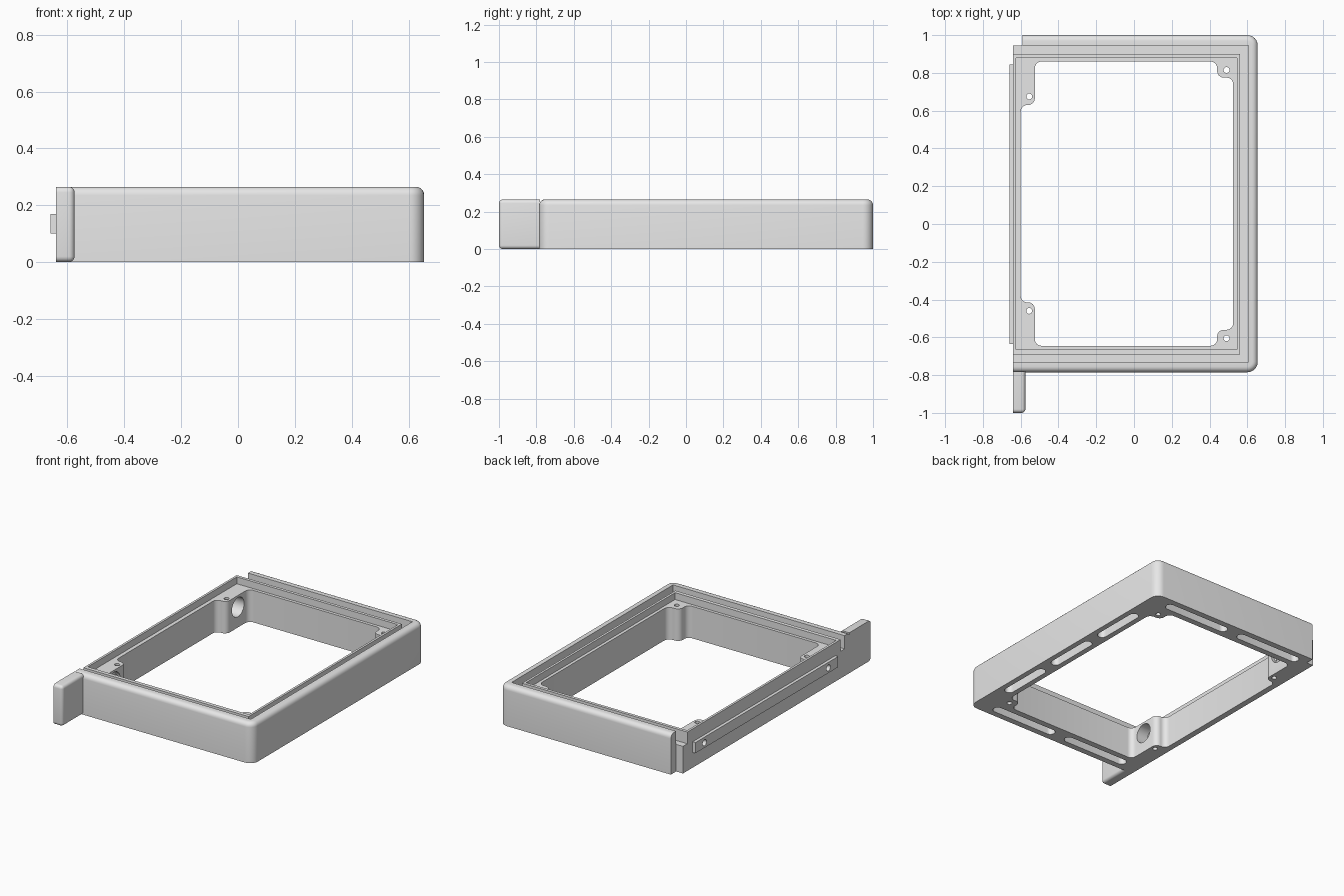
import bpy
import bmesh
import math
from mathutils import Vector

if "Cube" in bpy.data.objects:
    bpy.data.objects.remove(bpy.data.objects["Cube"])

grey = bpy.data.materials.new("light_grey")
grey.use_nodes = True
grey.diffuse_color = (0.8, 0.8, 0.8, 1)
grey.node_tree.nodes["Principled BSDF"].inputs["Base Color"].default_value = (0.8, 0.8, 0.8, 1)

TOP = 0.265
LEFT = -0.64


def rounded(corners, steps=6):
    """Fillet a closed outline given as (x, y, radius) corners."""
    out = []
    for i, (x, y, r) in enumerate(corners):
        p = Vector((x, y))
        if r == 0:
            out.append(p)
            continue
        a = (Vector(corners[i - 1][:2]) - p).normalized()
        b = (Vector(corners[(i + 1) % len(corners)][:2]) - p).normalized()
        centre = p + (a + b) * r
        for k in range(steps + 1):
            t = k / steps * math.pi / 2
            out.append(centre - b * r * math.cos(t) - a * r * math.sin(t))
    return out


def rect(x0, x1, y0, y1, r=0):
    return [(x0, y0, r), (x1, y0, r), (x1, y1, r), (x0, y1, r)]


def prism(name, corners, z0, z1, bevel=0, pick=None):
    """Extrude an outline upward, optionally rounding the picked edges."""
    bm = bmesh.new()
    face = bm.faces.new([bm.verts.new((p.x, p.y, z0)) for p in rounded(corners)])
    up = bmesh.ops.extrude_face_region(bm, geom=[face])
    for v in up["geom"]:
        if isinstance(v, bmesh.types.BMVert):
            v.co.z = z1
    bmesh.ops.recalc_face_normals(bm, faces=bm.faces)
    if bevel:
        bmesh.ops.bevel(bm, geom=[e for e in bm.edges if pick(e)], offset=bevel,
                        segments=5, profile=0.5, affect="EDGES")
    mesh = bpy.data.meshes.new(name)
    bm.to_mesh(mesh)
    bm.free()
    mesh.materials.append(grey)
    obj = bpy.data.objects.new(name, mesh)
    bpy.context.collection.objects.link(obj)
    return obj


def rod(x0, x1, y, z, r):
    """Round cutter lying along x."""
    bpy.ops.mesh.primitive_cylinder_add(vertices=32, radius=r, depth=x1 - x0,
                                        location=((x0 + x1) / 2, y, z),
                                        rotation=(0, math.pi / 2, 0))
    return bpy.context.object


def cut(target, cutter):
    cutter.hide_render = True
    mod = target.modifiers.new("cut", "BOOLEAN")
    mod.operation = "DIFFERENCE"
    mod.solver = "EXACT"
    mod.object = cutter
    bpy.context.view_layer.update()
    bpy.context.view_layer.objects.active = target
    bpy.ops.object.modifier_apply(modifier=mod.name)
    bpy.data.objects.remove(cutter)


def cut_prism(target, corners, z0, z1):
    cut(target, prism("cutter", corners, z0, z1))


def on_left(e):
    return all(abs(v.co.x - LEFT) < 1e-4 for v in e.verts)


# Frame body, rounded along the top on three sides
frame = prism("frame", [(LEFT, -0.785, 0), (0.655, -0.785, 0.055),
                        (0.655, 1, 0.055), (LEFT, 1, 0)], 0, TOP, 0.03,
              lambda e: all(v.co.z > TOP - 1e-4 for v in e.verts) and not on_left(e))

# Main opening with screw bosses in the corners
R = 0.035
cut_prism(frame, [(-0.525, -0.645, R), (0.44, -0.645, R), (0.44, -0.56, R),
                  (0.525, -0.56, R), (0.525, 0.775, R), (0.44, 0.775, R),
                  (0.44, 0.86, R), (-0.525, 0.86, R), (-0.525, 0.63, R),
                  (-0.6, 0.63, R), (-0.6, -0.415, R), (-0.525, -0.415, R)], -0.1, 0.4)

# Seal wall height, inner ledge, and the channel open at one side
cut_prism(frame, rect(-0.7, 0.58, -0.71, 0.92), 0.255, 0.4)
cut_prism(frame, rect(-0.625, 0.545, -0.665, 0.88), 0.21, 0.4)
cut_prism(frame, [(x, y, 0) for x, y in (
    (-0.7, -0.73), (0.605, -0.73), (0.605, 0.945), (-0.7, 0.945),
    (-0.7, 0.9), (0.56, 0.9), (0.56, -0.69), (-0.7, -0.69))], 0.178, 0.4)

# Corner notch that receives a neighbouring tab
cut_prism(frame, rect(-0.7, -0.59, 0.945, 1.1), -0.1, 0.4)

# Vertical screw holes
for x, y in ((-0.555, 0.675), (-0.555, -0.46), (0.49, 0.815), (0.49, -0.605)):
    r = 0.0155
    cut_prism(frame, rect(x - r, x + r, y - r, y + r, r * 0.999), -0.1, 0.4)

# Weight-saving slots in the underside
slots = [(0.59, y, 0.03, 0.18) for y in (0.55, 0.107, -0.335)]
slots += [(x, y, 0.24, 0.03) for x in (-0.29, 0.28) for y in (0.93, -0.715)]
for x, y, hx, hy in slots:
    cut_prism(frame, rect(x - hx, x + hx, y - hy, y + hy, 0.0299), -0.1, 0.12)

# Side rail
rail = prism("side_rail", rect(-0.66, LEFT + 0.005, -0.635, 0.845), 0.1, 0.17)

# Bolt pockets and bolt holes through the rail
for y in (0.75, -0.535):
    cut(frame, rod(-0.605, -0.4, y, 0.133, 0.063))
    for part in (frame, rail):
        cut(part, rod(-0.7, -0.5, y, 0.133, 0.02))

# Projecting tab, flat on its outer face
tab = prism("end_tab", rect(LEFT, -0.575, -1, -0.78), 0, TOP, 0.02,
            lambda e: not on_left(e) and any(v.co.x > -0.6 for v in e.verts)
            and not all(v.co.y > -0.79 for v in e.verts))

# Smooth shading with crisp edges
for obj in (frame, rail, tab):
    bpy.ops.object.select_all(action="DESELECT")
    obj.select_set(True)
    bpy.context.view_layer.objects.active = obj
    bpy.ops.object.shade_smooth_by_angle(angle=math.radians(30))
